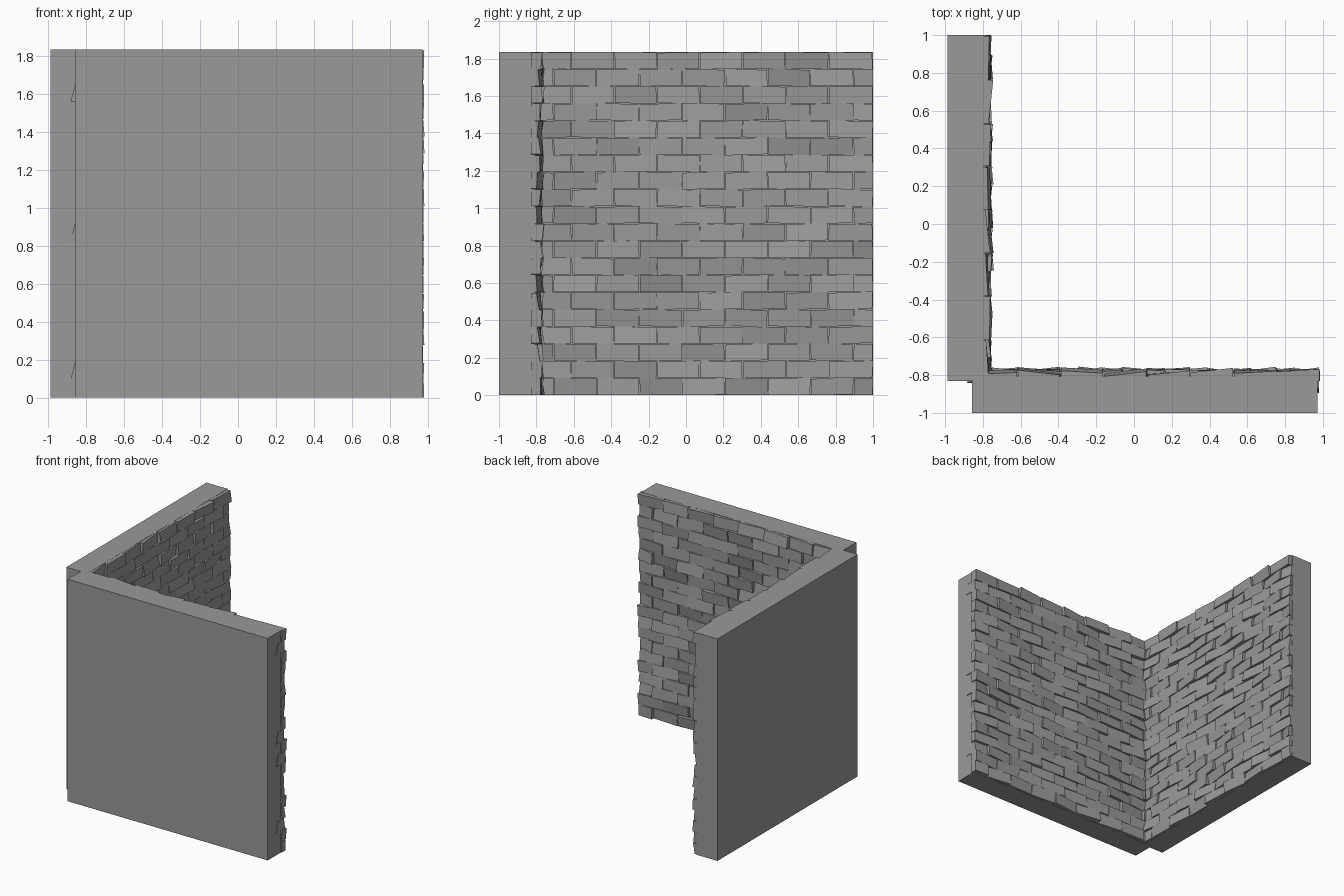
import bpy, bmesh, random

if "Cube" in bpy.data.objects:
    bpy.data.objects.remove(bpy.data.objects["Cube"])

LENGTH, HEIGHT, THICK = 1.83, 1.835, 0.193
ROWS, BRICK = 20, 0.229
ROW_H = HEIGHT / ROWS

stone = bpy.data.materials.new("grey_stone")
stone.diffuse_color = (0.32, 0.32, 0.32, 1.0)
stone.use_nodes = True
stone.node_tree.nodes["Principled BSDF"].inputs["Base Color"].default_value = stone.diffuse_color

# Placement of a local wall point: u along wall, v outward to inner face, w up
def place_front(u, v, w):
    return (u - 0.858, v - 1.0, w)

def place_left(u, v, w):
    return (v - 0.988, 1.0 - u, w)

def make_object(name, boxes, place):
    """Each box is 8 local corners: bottom quad, then top quad."""
    bm = bmesh.new()
    for corners in boxes:
        vs = [bm.verts.new(place(*c)) for c in corners]
        for f in ((3, 2, 1, 0), (4, 5, 6, 7), (0, 1, 5, 4),
                  (1, 2, 6, 5), (2, 3, 7, 6), (3, 0, 4, 7)):
            bm.faces.new([vs[i] for i in f])
    bmesh.ops.recalc_face_normals(bm, faces=bm.faces)
    mesh = bpy.data.meshes.new(name)
    bm.to_mesh(mesh)
    bm.free()
    mesh.materials.append(stone)
    obj = bpy.data.objects.new(name, mesh)
    bpy.context.collection.objects.link(obj)

def slab():
    return [[(u, v, w) for w in (0, HEIGHT)
             for u, v in ((0, 0), (LENGTH, 0), (LENGTH, THICK), (0, THICK))]]

def brick(rng, u0, u1, w0, w1, backs, end):
    """Rough stone whose face is tilted along and across the wall."""
    base = rng.uniform(0.212, 0.226)
    tu, tw = rng.uniform(-0.014, 0.014), rng.uniform(-0.008, 0.008)
    roll = rng.uniform(-0.004, 0.004)
    out = []
    for w, sw, back in ((w0, -1, backs[0]), (w1, 1, backs[1])):
        a = base - tu + sw * tw + rng.uniform(-0.004, 0.004)
        b = base + tu + sw * tw + rng.uniform(-0.004, 0.004)
        wa, wb = (min(max(w + s * roll, 0.0), HEIGHT) for s in (-1, 1))
        ue = u1 + (rng.uniform(0.004, 0.012) if end else rng.uniform(-0.005, 0.001))
        us = u0 + rng.uniform(-0.001, 0.005)
        out += [(us, 0.17, wa), (ue, back, wb), (ue, b, wb), (us, a, wa)]
    return out

def courses(seed, deep_rows):
    rng = random.Random(seed)
    boxes = []
    for r in range(ROWS):
        # running bond: even rows start with a part brick
        edges = [0.0]
        e = 0.105 if r % 2 == 0 else BRICK + 0.01
        while e < LENGTH - 0.04:
            edges.append(e)
            e += BRICK
        edges.append(LENGTH)
        for i in range(len(edges) - 1):
            end = i == len(edges) - 2
            # some end stones wrap further back around the wall end
            backs = (0.105, 0.128) if end and r in deep_rows else (0.17, 0.17)
            boxes.append(brick(rng, edges[i], edges[i + 1], r * ROW_H + 0.001,
                               (r + 1) * ROW_H - 0.001, backs, end))
    return boxes

# Two backing slabs meeting at the corner, each faced with rough bricks inside
for side, place, seed, deep in (("front", place_front, 3, (2, 8, 10, 18)),
                                ("left", place_left, 11, (1, 9, 17))):
    make_object(side + "_wall_slab", slab(), place)
    make_object(side + "_wall_bricks", courses(seed, deep), place)
